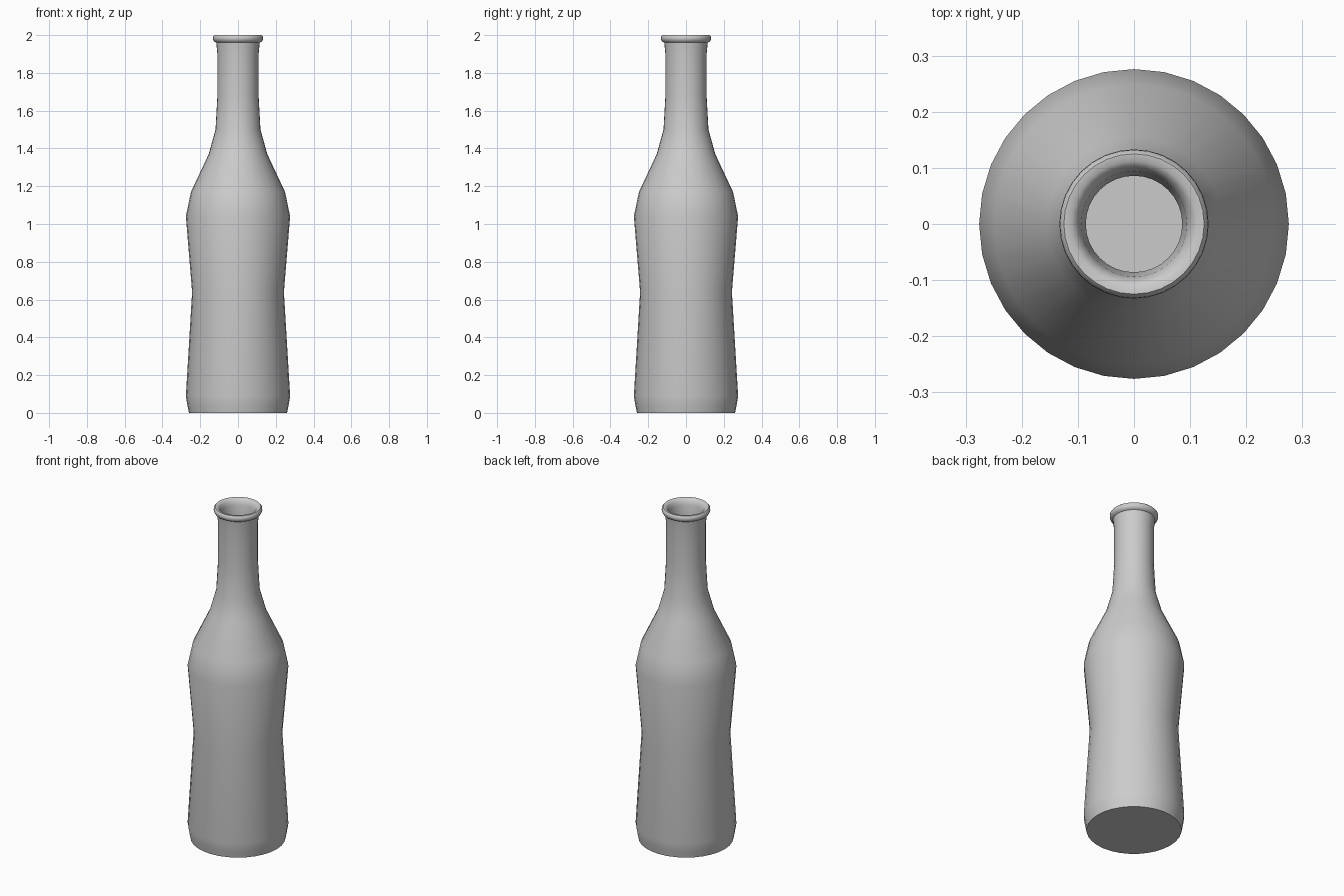
import bpy, bmesh, math

if "Cube" in bpy.data.objects:
    bpy.data.objects.remove(bpy.data.objects["Cube"])

SIDES = 32

# Outer silhouette from the base up to the lip (radius, height)
outer = [(0.0, 0.0), (0.26, 0.0), (0.268, 0.04), (0.276, 0.09), (0.243, 0.64),
         (0.276, 1.04), (0.249, 1.17), (0.155, 1.37), (0.119, 1.50),
         (0.109, 1.68), (0.109, 1.90), (0.115, 1.96)]
# Rounded lip
lip = [(0.127, 1.966), (0.133, 1.979), (0.132, 1.992), (0.125, 2.0),
       (0.112, 1.999), (0.101, 1.99), (0.094, 1.965)]
# Inner wall, offset from the outer wall by the glass thickness
inner = [(0.086, 1.90), (0.086, 1.68), (0.096, 1.50), (0.134, 1.36),
         (0.228, 1.16), (0.254, 1.04), (0.221, 0.64), (0.253, 0.09),
         (0.24, 0.022), (0.0, 0.022)]

# Revolve the profile around z
bm = bmesh.new()
verts = [bm.verts.new((r, 0, z)) for r, z in outer + lip + inner]
edges = [bm.edges.new(pair) for pair in zip(verts, verts[1:])]
bmesh.ops.spin(bm, geom=verts + edges, cent=(0, 0, 0), axis=(0, 0, 1),
               angle=math.tau, steps=SIDES, use_merge=False)
bmesh.ops.remove_doubles(bm, verts=bm.verts[:], dist=0.0005)
bmesh.ops.recalc_face_normals(bm, faces=bm.faces[:])
mesh = bpy.data.meshes.new("bottle")
bm.to_mesh(mesh)
bm.free()
bottle = bpy.data.objects.new("bottle", mesh)
bpy.context.collection.objects.link(bottle)

# Smooth sides, crisp base edge
bpy.context.view_layer.objects.active = bottle
bottle.select_set(True)
bpy.ops.object.shade_smooth_by_angle(angle=math.radians(50))
